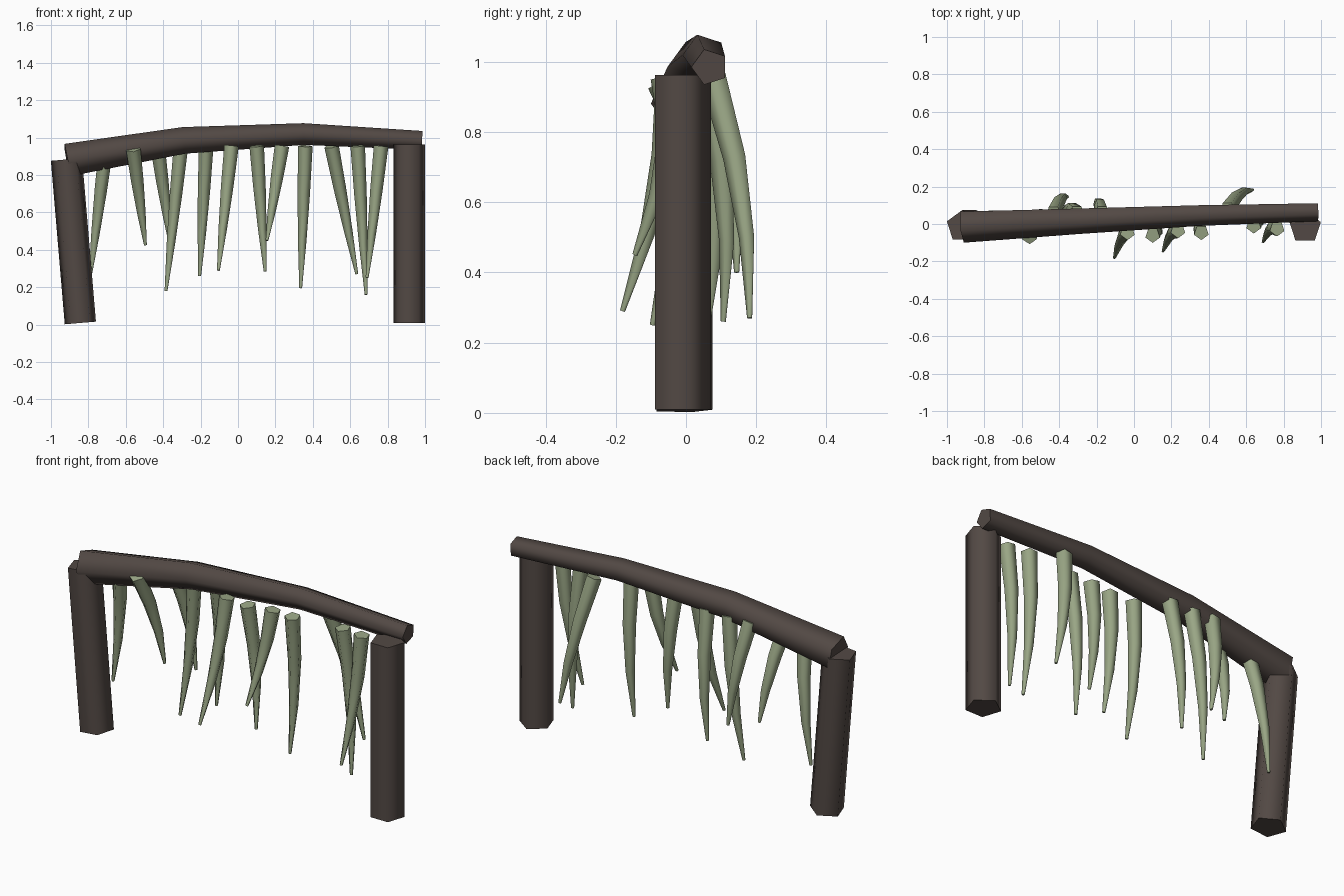
import bpy, bmesh, math
from mathutils import Vector

if "Cube" in bpy.data.objects:
    bpy.data.objects.remove(bpy.data.objects["Cube"])


def material(name, color):
    m = bpy.data.materials.new(name)
    m.diffuse_color = (*color, 1)
    m.use_nodes = True
    m.node_tree.nodes["Principled BSDF"].inputs["Base Color"].default_value = m.diffuse_color
    return m


WOOD = material("dark_brown_wood", (0.085, 0.066, 0.058))
MOSS = material("pale_green_moss", (0.32, 0.38, 0.235))


def tube(name, points, radii, start, mat, sides=5):
    """Five-sided tapering tube along a path, closed with flat caps."""
    pts = [Vector(p) for p in points]
    bm = bmesh.new()
    rings = []
    for i, (p, r) in enumerate(zip(pts, radii)):
        t = (pts[min(i + 1, len(pts) - 1)] - pts[max(i - 1, 0)]).normalized()
        u = Vector((0, 1, 0))
        u = (u - t * u.dot(t)).normalized()
        v = t.cross(u)
        ring = []
        for k in range(sides):
            a = math.radians(start) + math.tau * k / sides
            ring.append(bm.verts.new(p + r * (math.cos(a) * u + math.sin(a) * v)))
        rings.append(ring)
    for a, b in zip(rings, rings[1:]):
        for k in range(sides):
            n = (k + 1) % sides
            bm.faces.new((a[k], a[n], b[n], b[k])).smooth = True
    bm.faces.new(rings[0][::-1])
    bm.faces.new(rings[-1])
    # caps stay crisp, long sides are smooth
    for cap in (rings[0], rings[-1]):
        for k in range(sides):
            bm.edges.get((cap[k], cap[(k + 1) % sides])).smooth = False
    bmesh.ops.recalc_face_normals(bm, faces=bm.faces)
    mesh = bpy.data.meshes.new(name)
    bm.to_mesh(mesh)
    bm.free()
    mesh.materials.append(mat)
    ob = bpy.data.objects.new(name, mesh)
    bpy.context.collection.objects.link(ob)
    return ob


# Upright posts, the left one leaning outward
tube("left_post", [(-0.843, -0.013, 0.009), (-0.917, -0.013, 0.883)],
     (0.088, 0.088), 0, WOOD)
tube("right_post", [(0.915, -0.017, 0.01), (0.915, -0.017, 0.962)],
     (0.088, 0.088), 0, WOOD)

# Bowed, tapering crossbeam
tube("crossbeam",
     [(-0.914, -0.008, 0.88), (-0.29, 0.022, 0.985),
      (0.35, 0.051, 1.019), (0.983, 0.068, 0.985)],
     (0.092, 0.075, 0.061, 0.053), 180, WOOD)

# Hanging moss strands: top point, tip point
STRANDS = [
    ((-0.705, -0.02, 0.95), (-0.79, 0.05, 0.26)),
    ((-0.56, -0.07, 0.94), (-0.495, 0.075, 0.425)),
    ((-0.43, 0.06, 0.955), (-0.355, 0.145, 0.40)),
    ((-0.305, 0.06, 0.955), (-0.385, 0.05, 0.18)),
    ((-0.17, 0.06, 0.955), (-0.205, 0.107, 0.26)),
    ((-0.035, -0.045, 0.955), (-0.105, -0.18, 0.29)),
    ((0.10, -0.06, 0.955), (0.145, -0.05, 0.285)),
    ((0.235, -0.035, 0.955), (0.155, -0.145, 0.45)),
    ((0.36, -0.045, 0.955), (0.335, -0.03, 0.195)),
    ((0.50, 0.08, 0.955), (0.635, 0.182, 0.27)),
    ((0.64, -0.01, 0.955), (0.685, 0.0, 0.16)),
    ((0.765, -0.025, 0.955), (0.69, -0.095, 0.25)),
]
BOW = 0.03
for i, (top, tip) in enumerate(STRANDS, 1):
    path = []
    for s in range(4):
        t = s / 3
        p = Vector(top).lerp(Vector(tip), t)
        p.y += BOW * 4 * t * (1 - t)
        path.append(p)
    tube(f"moss_strand_{i}", path, (0.041, 0.035, 0.024, 0.008), 180, MOSS)
